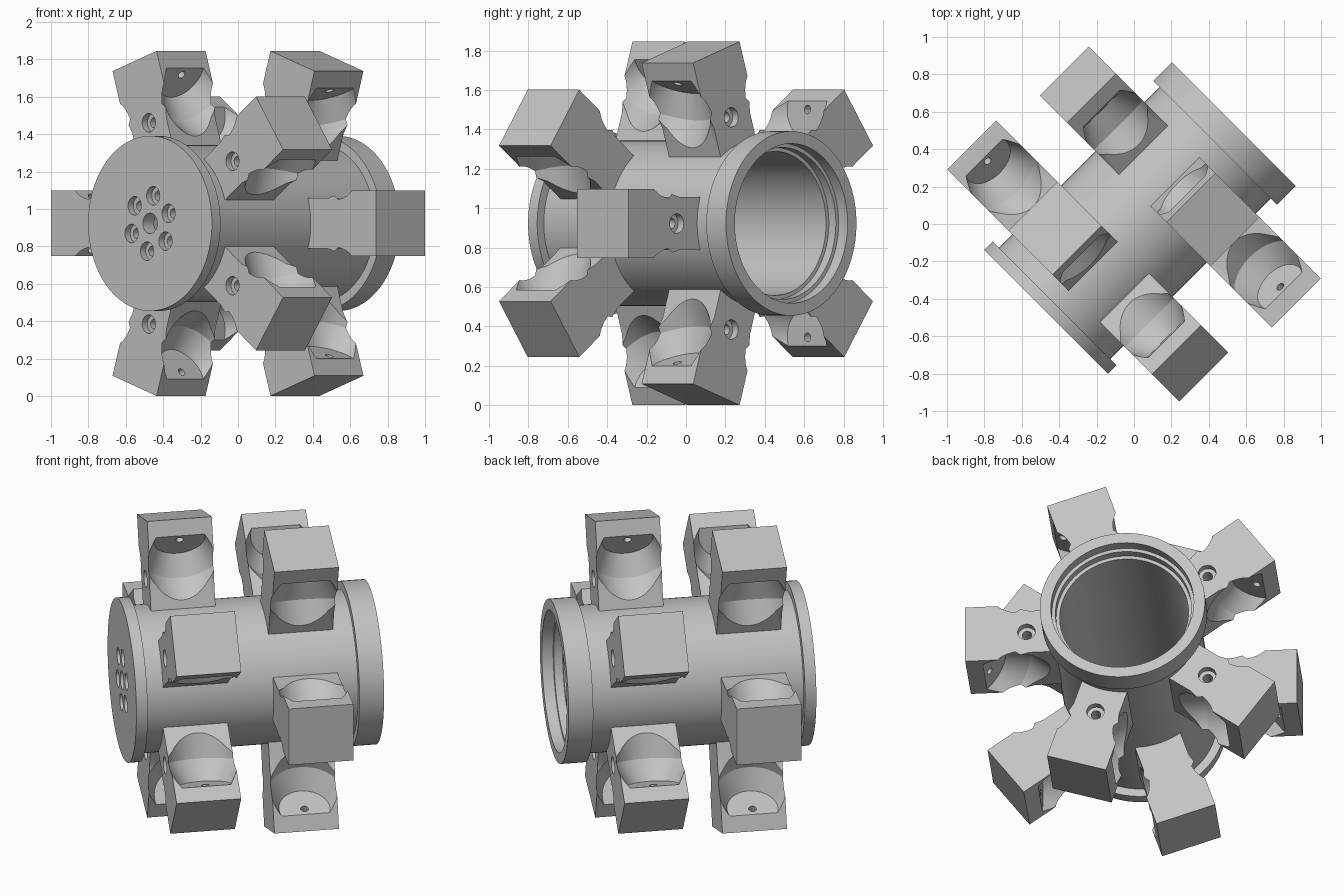
import bpy, bmesh
from math import radians, cos, sin, pi
from mathutils import Matrix, Vector

cube = bpy.data.objects.get("Cube")
if cube:
    bpy.data.objects.remove(cube, do_unlink=True)

grey = bpy.data.materials.new("machined_grey")
grey.use_nodes = True
grey.diffuse_color = (0.55, 0.55, 0.55, 1)
grey.node_tree.nodes["Principled BSDF"].inputs["Base Color"].default_value = (0.55, 0.55, 0.55, 1)

# Hub frame: local z runs along the drum, local y is up
S = 0.5 ** 0.5
HUB = Matrix(((-S, 0, S, 0), (S, 0, S, 0), (0, 1, 0, 0.923), (0, 0, 0, 1)))


def add_object(name, mesh, matrix=Matrix()):
    ob = bpy.data.objects.new(name, mesh)
    ob.matrix_world = matrix
    bpy.context.scene.collection.objects.link(ob)
    return ob


def lathe(name, profile, steps, matrix=Matrix()):
    """Revolve (radius, height) points around z into a closed solid."""
    bm = bmesh.new()
    verts = [bm.verts.new((r, 0, z)) for r, z in profile]
    edges = [bm.edges.new(pair) for pair in zip(verts, verts[1:])]
    bmesh.ops.spin(bm, geom=verts + edges, cent=(0, 0, 0), axis=(0, 0, 1),
                   angle=2 * pi, steps=steps)
    bmesh.ops.remove_doubles(bm, verts=bm.verts, dist=1e-5)
    bmesh.ops.recalc_face_normals(bm, faces=bm.faces)
    bm.transform(matrix)
    mesh = bpy.data.meshes.new(name)
    bm.to_mesh(mesh)
    bm.free()
    return add_object(name, mesh)


def prism(name, outline, z0, z1):
    """Extrude an outline along z."""
    bm = bmesh.new()
    face = bm.faces.new([bm.verts.new((x, y, z0)) for x, y in outline])
    ext = bmesh.ops.extrude_face_region(bm, geom=[face])["geom"]
    bmesh.ops.translate(bm, vec=(0, 0, z1 - z0),
                        verts=[g for g in ext if isinstance(g, bmesh.types.BMVert)])
    bmesh.ops.recalc_face_normals(bm, faces=bm.faces)
    mesh = bpy.data.meshes.new(name)
    bm.to_mesh(mesh)
    bm.free()
    return add_object(name, mesh)


def carve(ob, cutters):
    """Subtract the cutters, bake the result and finish the surface."""
    for c in cutters:
        c.hide_render = True
        mod = ob.modifiers.new("cut", 'BOOLEAN')
        mod.operation = 'DIFFERENCE'
        mod.solver = 'EXACT'
        mod.object = c
    bpy.context.view_layer.update()
    mesh = bpy.data.meshes.new_from_object(ob.evaluated_get(bpy.context.evaluated_depsgraph_get()))
    ob.modifiers.clear()
    ob.data = mesh
    for c in cutters:
        bpy.data.objects.remove(c, do_unlink=True)
    mesh.materials.clear()
    mesh.materials.append(grey)
    mesh.shade_smooth()
    mesh.set_sharp_from_angle(angle=radians(25))


# Hollow flanged drum with a stepped mouth
drum = lathe("drum", [(0, -0.665), (0.468, -0.665), (0.468, -0.6), (0.42, -0.6),
                      (0.42, 0.614), (0.468, 0.614), (0.468, 0.755), (0.405, 0.755),
                      (0.405, 0.69), (0.385, 0.69), (0.385, 0.64), (0.365, 0.64),
                      (0.365, -0.58), (0, -0.58)], 96)

# Bolt circle and centre hole in the closed end
counterbore = [(0, -0.05), (0.05, -0.05), (0.05, 0.04), (0.027, 0.04), (0.027, 0.15), (0, 0.15)]
holes = [lathe("centre_cutter", [(0, -0.7), (0.055, -0.7), (0.055, -0.5), (0, -0.5)], 32)]
for k in range(6):
    a = radians(99 + 60 * k)
    holes.append(lathe("bolt_cutter", counterbore, 24,
                       Matrix.Translation((0.15 * cos(a), 0.15 * sin(a), -0.665))))
carve(drum, holes)
drum.matrix_world = HUB

# One arm block: x is radial, y is sideways
half = [(0.385, 0.135), (0.55, 0.135), (0.70, 0.175), (0.913, 0.175)]
outline = half + [(x, -y) for x, y in reversed(half)]
block = prism("arm_block", outline, -0.5, -0.13)

# Slanted flared pockets on both sides, each with a small hole in its seat
pocket = [(0, -0.1), (0.022, -0.1), (0.022, 0), (0.145, 0), (0.215, 0.12), (0.215, 0.6), (0, 0.6)]
cutters = [lathe("arm_bolt_cutter", counterbore, 24, Matrix.Translation((0.566, 0, -0.5)))]
for side in (-1, 1):
    aim = Vector((-cos(radians(38)), side * sin(radians(38)), 0))
    across = Vector((0, 0, 1))
    frame = Matrix((across, aim.cross(across), aim)).transposed().to_4x4()
    cutters.append(lathe("pocket_cutter", pocket, 64,
                         Matrix.Translation((0.79, side * 0.14, -0.315)) @ frame))
carve(block, cutters)
arm_mesh = block.data
bpy.data.objects.remove(block, do_unlink=True)

# Two staggered rings of five arms
for ring, flip in (("front", 0), ("back", pi)):
    for k in range(5):
        turn = Matrix.Rotation(radians(72 * k), 4, 'Z') @ Matrix.Rotation(flip, 4, 'Y')
        add_object(f"{ring}_arm_{k + 1}", arm_mesh, HUB @ turn)
